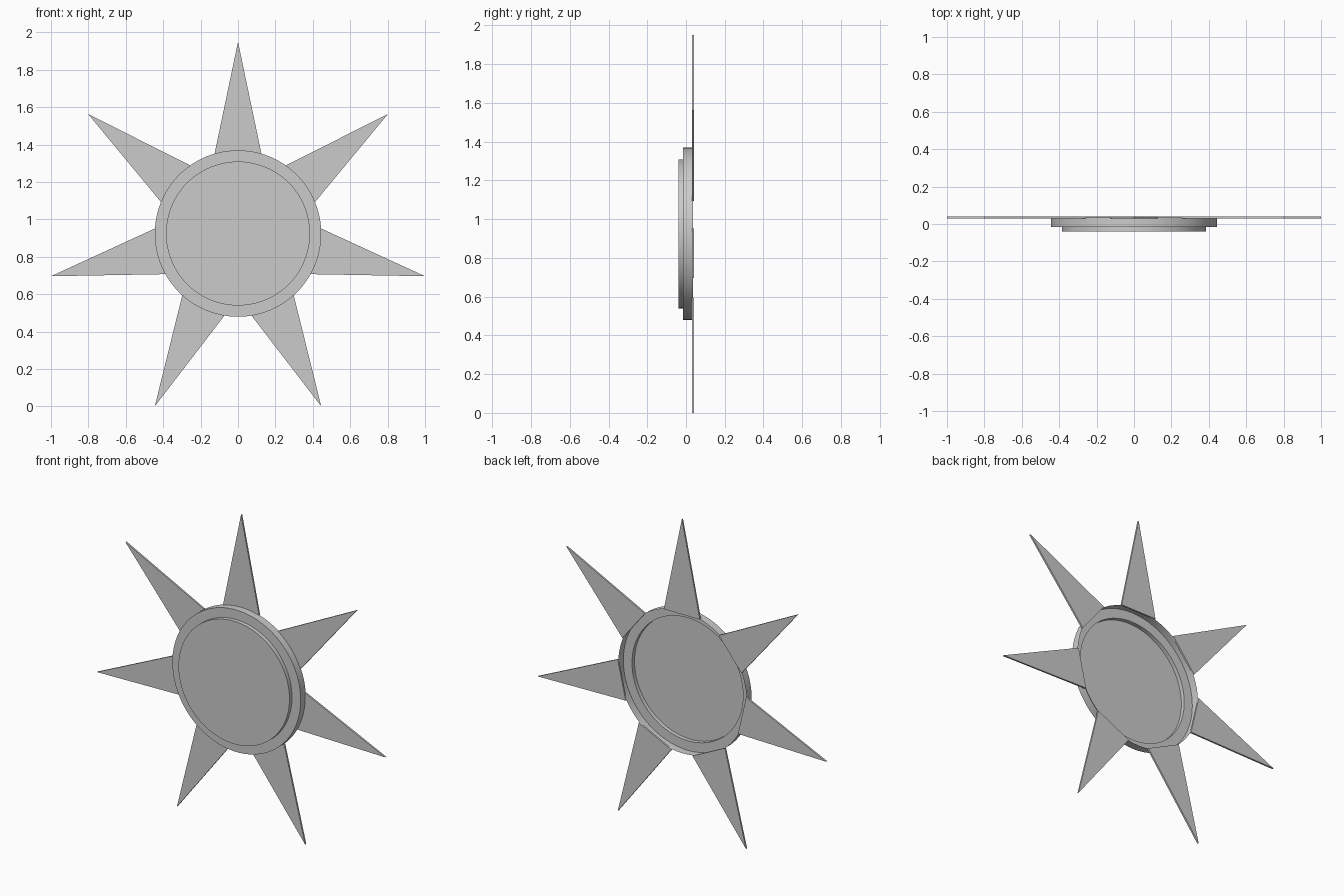
import bpy, bmesh, math
from mathutils import Matrix, Vector

if "Cube" in bpy.data.objects:
    bpy.data.objects.remove(bpy.data.objects["Cube"])

CENTRE_Z = 0.924
SEGMENTS = 96
RAYS = 7


def finish(name, bm):
    mesh = bpy.data.meshes.new(name)
    bm.to_mesh(mesh)
    bm.free()
    obj = bpy.data.objects.new(name, mesh)
    obj.location.z = CENTRE_Z
    bpy.context.collection.objects.link(obj)
    return obj


# Stepped round face: a pressed shell, open at the back
bm = bmesh.new()
profile = [(0.385, -0.04), (0.385, -0.015), (0.445, -0.015), (0.445, 0.035)]
rings = []
for r, y in profile:
    rings.append([bm.verts.new((r * math.cos(a), y, r * math.sin(a)))
                  for a in (2 * math.pi * i / SEGMENTS for i in range(SEGMENTS))])
bm.faces.new(rings[0])
for a, b in zip(rings, rings[1:]):
    for i in range(SEGMENTS):
        j = (i + 1) % SEGMENTS
        bm.faces.new((a[i], b[i], b[j], a[j]))
bmesh.ops.recalc_face_normals(bm, faces=bm.faces)
bm.faces.ensure_lookup_table()
if bm.faces[0].normal.y > 0:
    bmesh.ops.reverse_faces(bm, faces=bm.faces)
face = finish("round_face", bm)
bpy.context.view_layer.objects.active = face
face.select_set(True)
bpy.ops.object.shade_smooth_by_angle(angle=math.radians(30))

# Flat triangular rays fixed to the back edge of the rim
for k in range(RAYS):
    bm = bmesh.new()
    corners = [(-0.125, 0.03, 0.428), (0.125, 0.03, 0.428), (0, 0.03, 1.0257)]
    base = bm.faces.new([bm.verts.new(c) for c in corners])
    ext = bmesh.ops.extrude_face_region(bm, geom=[base])
    moved = [v for v in ext["geom"] if isinstance(v, bmesh.types.BMVert)]
    bmesh.ops.translate(bm, verts=moved, vec=Vector((0, 0.011, 0)))
    bmesh.ops.recalc_face_normals(bm, faces=bm.faces)
    bm.transform(Matrix.Rotation(2 * math.pi * k / RAYS, 4, 'Y'))
    finish(f"ray_{k + 1}", bm)
